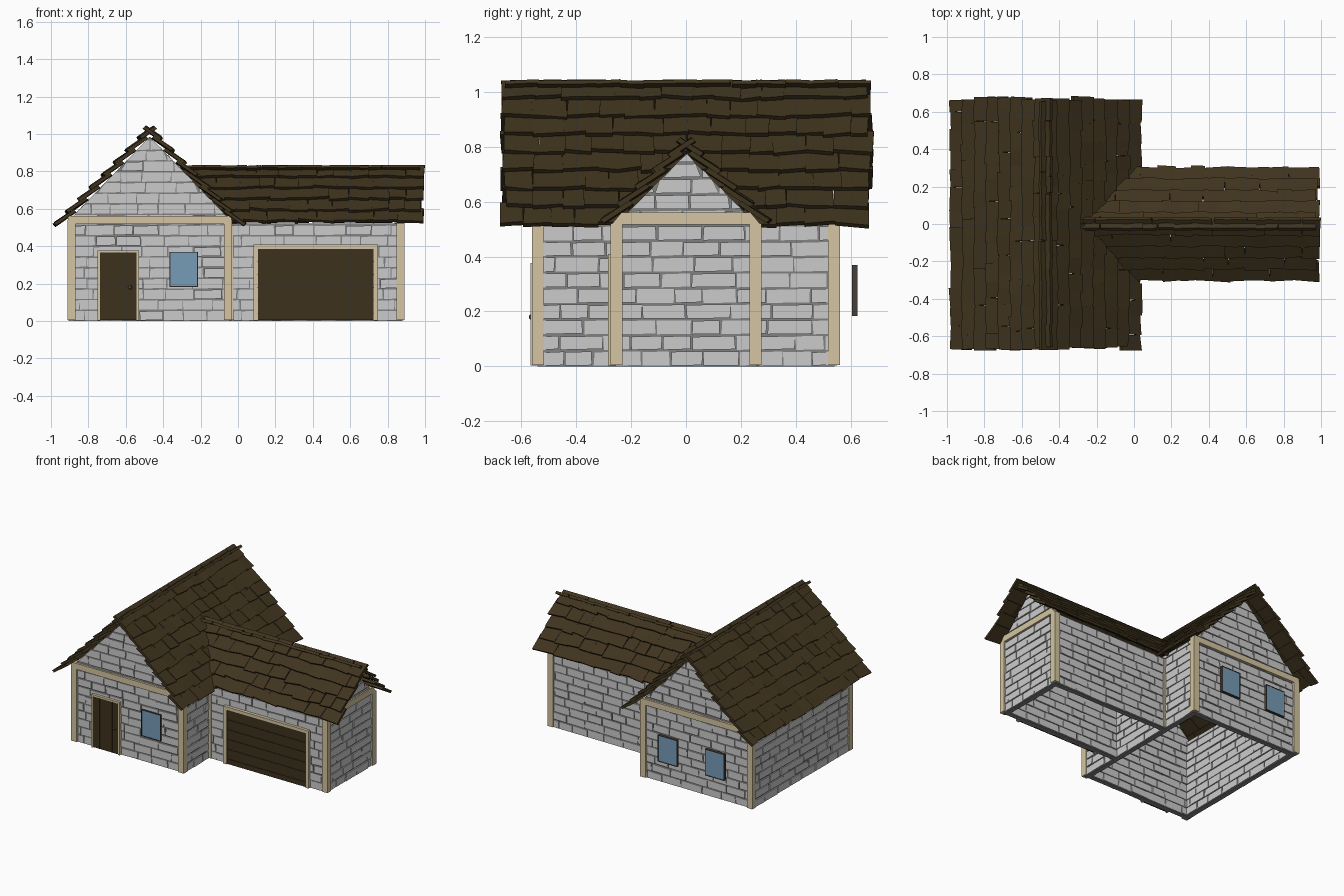
import bpy, bmesh, random
from mathutils import Vector

if "Cube" in bpy.data.objects:
    bpy.data.objects.remove(bpy.data.objects["Cube"])

random.seed(7)
R = random.uniform


def mat(name, r, g, b):
    m = bpy.data.materials.new(name)
    m.diffuse_color = (r, g, b, 1)
    m.use_nodes = True
    m.node_tree.nodes["Principled BSDF"].inputs["Base Color"].default_value = m.diffuse_color
    return m


ROOF = mat("dark_shingle", 0.05, 0.034, 0.013)
WOOD = mat("dark_wood", 0.045, 0.031, 0.012)
TIMBER = mat("pale_timber", 0.66, 0.56, 0.36)
GLASS = mat("blue_glass", 0.18, 0.33, 0.47)
MORTAR = mat("mortar", 0.22, 0.22, 0.22)
FRAME = mat("window_frame", 0.06, 0.05, 0.045)


def finish(name, bm, material=None):
    bmesh.ops.recalc_face_normals(bm, faces=bm.faces)
    me = bpy.data.meshes.new(name)
    bm.to_mesh(me)
    bm.free()
    if material:
        me.materials.append(material)
    ob = bpy.data.objects.new(name, me)
    bpy.context.collection.objects.link(ob)
    return ob


def prism(bm, near, far):
    """Solid between two matching outlines."""
    a = [bm.verts.new(p) for p in near]
    b = [bm.verts.new(p) for p in far]
    n = len(a)
    bm.faces.new(a)
    bm.faces.new(b[::-1])
    for i in range(n):
        j = (i + 1) % n
        bm.faces.new((a[i], b[i], b[j], a[j]))


def add_box(bm, x0, x1, y0, y1, z0, z1):
    ring = [(x0, y0), (x1, y0), (x1, y1), (x0, y1)]
    prism(bm, [(x, y, z0) for x, y in ring], [(x, y, z1) for x, y in ring])


def boxes(name, material, *dims):
    bm = bmesh.new()
    for d in dims:
        add_box(bm, *d)
    return finish(name, bm, material)


def wall(name, p, q, eave, apex=None, t=0.032):
    """Mortar core plus uneven bricks, with an optional gable top."""
    p, q = Vector((*p, 0)), Vector((*q, 0))
    length = (q - p).length
    u_dir = (q - p) / length
    n_dir = Vector((u_dir.y, -u_dir.x, 0))
    half = length / 2
    slope = (apex - eave) / half if apex else 0

    def at(u, z, n):
        return p + u_dir * u + n_dir * n + Vector((0, 0, z))

    def top(u):
        return eave + slope * (half - abs(u - half))

    def inset(z):
        return max(0, (z - eave) / slope) if apex else 0

    outline = [(0, 0), (length, 0), (length, eave)]
    outline += [(half, apex)] if apex else []
    outline += [(0, eave)]
    bm = bmesh.new()
    prism(bm, [at(u, z, -t / 2) for u, z in outline], [at(u, z, t / 2) for u, z in outline])
    finish(name + "_core", bm, MORTAR)

    bm = bmesh.new()
    pitch, z = 0.057, 0.003
    while z < (apex or eave) - 0.012:
        u = -R(0, 0.09)
        while u < length:
            w = R(0.1, 0.17)
            a, b = max(u, 0) + 0.003, min(u + w, length) - 0.003
            u += w
            lo, hi = inset(z), length - inset(z)
            a0, b0 = max(a, lo), min(b, hi)
            if b0 - a0 < 0.012:
                continue
            z1 = min(z + pitch - 0.006, top(min(max(half, a0), b0)))
            lo, hi = inset(z1), length - inset(z1)
            a1 = min(max(a, lo), b0 - 0.002)
            b1 = max(min(b, hi), a1 + 0.002)
            d = t / 2 + R(0.003, 0.009)
            j = [R(-0.004, 0.004) for _ in range(4)]
            quad = [(a0, z), (b0, z + abs(j[0])), (b1 + j[1], z1), (a1 + j[2], z1 - abs(j[3]))]
            prism(bm, [at(s, h, -d) for s, h in quad], [at(s, h, d) for s, h in quad])
        z += pitch
    finish(name + "_bricks", bm)


def shingle_roof(name, eave, apex, rows, place, start, end, t=0.018):
    """Overlapping shingle rows on both slopes; place(d, v, z) maps to the world."""
    bm = bmesh.new()
    span = Vector((-eave[0], apex - eave[1]))
    slant = span.length
    along = span / slant
    out = Vector((along.y, -along.x))
    pitch = slant / rows
    for side in (-1, 1):
        for i in range(rows):
            last = i == rows - 1
            size = pitch + 0.012 if last else pitch * 1.38
            drop = t * size / pitch
            s = i * pitch
            v0 = start(eave[1] + along.y * s) + R(-0.012, 0.012)
            stop = end + R(-0.012, 0.012)
            while v0 < stop - 0.01:
                v1 = v0 + R(0.075, 0.13)
                if stop - v1 < 0.05:
                    v1 = stop
                mid, skew = R(-0.006, 0.006), R(-0.006, 0.006)
                la, lb, fan = R(-0.004, 0.005), R(-0.004, 0.005), R(-0.006, 0.006)

                def pt(sl, depth, v):
                    c = Vector(eave) + along * sl + out * depth
                    return place(side * c.x, v, c.y)
                e = s + size
                ring = [(s + mid + skew, la, v0), (s + mid - skew, lb, v1),
                        (e, lb - drop, v1 + fan), (e, la - drop, v0 + fan)]
                prism(bm, [pt(*r) for r in ring], [pt(a, d - t, v) for a, d, v in ring])
                v0 = v1 - 0.001
    return finish(name, bm, ROOF)


XC = -0.472            # ridge line of the main block
WX, WY = 0.412, 0.525  # main wall half spacings

# Main block walls
for s, n in ((-1, "front"), (1, "back")):
    wall("main_wall_" + n, (XC - 0.43, s * WY), (XC + 0.43, s * WY), 0.54, 0.985)
for s, n in ((-1, "left"), (1, "right")):
    wall("main_wall_" + n, (XC + s * WX, -WY), (XC + s * WX, WY), 0.54)

# Garage wing walls
for s, n in ((-1, "front"), (1, "back")):
    wall("wing_wall_" + n, (-0.045, s * 0.243), (0.865, s * 0.243), 0.52)
wall("wing_wall_end", (0.86, -0.258), (0.86, 0.258), 0.515, 0.775)

# Roofs
shingle_roof("main_roof", (0.512, 0.522), 1.048, 8,
             lambda d, v, z: (XC + d, v, z), lambda z: -0.665, 0.67)
shingle_roof("wing_roof", (0.305, 0.537), 0.838, 5,
             lambda d, v, z: (v, d, z), lambda z: XC + (1.048 - z) / 1.03 - 0.1, 0.985)

# Corner posts
h = 0.0215
for sx in (-1, 1):
    for sy in (-1, 1):
        x, y = XC + sx * 0.418, sy * 0.539
        boxes("main_post", TIMBER, (x - h, x + h, y - h, y + h, 0.005, 0.54))
for sy in (-1, 1):
    y = sy * 0.253
    boxes("wing_post", TIMBER, (0.848, 0.891, y - h, y + h, 0.005, 0.52))
    boxes("junction_post", TIMBER, (-0.05, -0.022, y - 0.018, y + 0.018, 0.005, 0.51))

# Gable beams
for sy in (-1, 1):
    y = sy * 0.539
    boxes("gable_beam", TIMBER, (XC - 0.438, XC + 0.438, y - h, y + h, 0.518, 0.56))
bm = bmesh.new()
prof = [(-0.272, 0.516), (0.272, 0.516), (0.235, 0.56), (-0.235, 0.56)]
prism(bm, [(0.848, y, z) for y, z in prof], [(0.891, y, z) for y, z in prof])
finish("wing_beam", bm, TIMBER)


def door_frame(name, x0, x1, top, w, y0, y1):
    boxes(name, TIMBER, (x0 - w, x0, y0, y1, 0.003, top + w), (x1, x1 + w, y0, y1, 0.003, top + w),
          (x0, x1, y0, y1, top, top + w))


# Front door with vertical planks and a knob
door_frame("door_frame", -0.738, -0.542, 0.365, 0.012, -0.566, -0.53)
boxes("front_door", WOOD, *[(-0.738 + i * 0.049, -0.691 + i * 0.049, -0.559, -0.535, 0.004, 0.365)
                            for i in range(4)], (-0.738, -0.542, -0.554, -0.535, 0.004, 0.365))
bm = bmesh.new()
bmesh.ops.create_uvsphere(bm, u_segments=10, v_segments=6, radius=0.011)
bmesh.ops.translate(bm, verts=bm.verts, vec=(-0.577, -0.561, 0.18))
finish("door_knob", bm, FRAME)

# Garage door with horizontal panels
door_frame("garage_frame", 0.107, 0.725, 0.386, 0.024, -0.284, -0.24)
ph = 0.382 / 5.5
boxes("garage_door", WOOD, (0.107, 0.725, -0.272, -0.245, 0.004, 0.386),
      *[(0.107, 0.725, -0.276, -0.25, max(0.004, 0.386 - (i + 1) * ph + 0.003), 0.386 - i * ph)
        for i in range(6)])


def window(name, x, y, s):
    """s is the facing direction along y."""
    x0, x1, z0, z1, w = x - 0.076, x + 0.076, 0.183, 0.37, 0.005
    lo, hi = y - 0.01, y + 0.01
    boxes(name + "_frame", FRAME, (x0, x0 + w, lo, hi, z0, z1), (x1 - w, x1, lo, hi, z0, z1),
          (x0 + w, x1 - w, lo, hi, z0, z0 + w), (x0 + w, x1 - w, lo, hi, z1 - w, z1))
    g = y + s * 0.004
    boxes(name + "_glass", GLASS, (x0 + w, x1 - w, g - 0.004, g + 0.004, z0 + w, z1 - w))


# Windows: one in front, two standing proud of the back wall
window("front_window", -0.29, -0.55, -1)
for x in (-0.29, -0.66):
    window("back_window", x, 0.614, 1)
